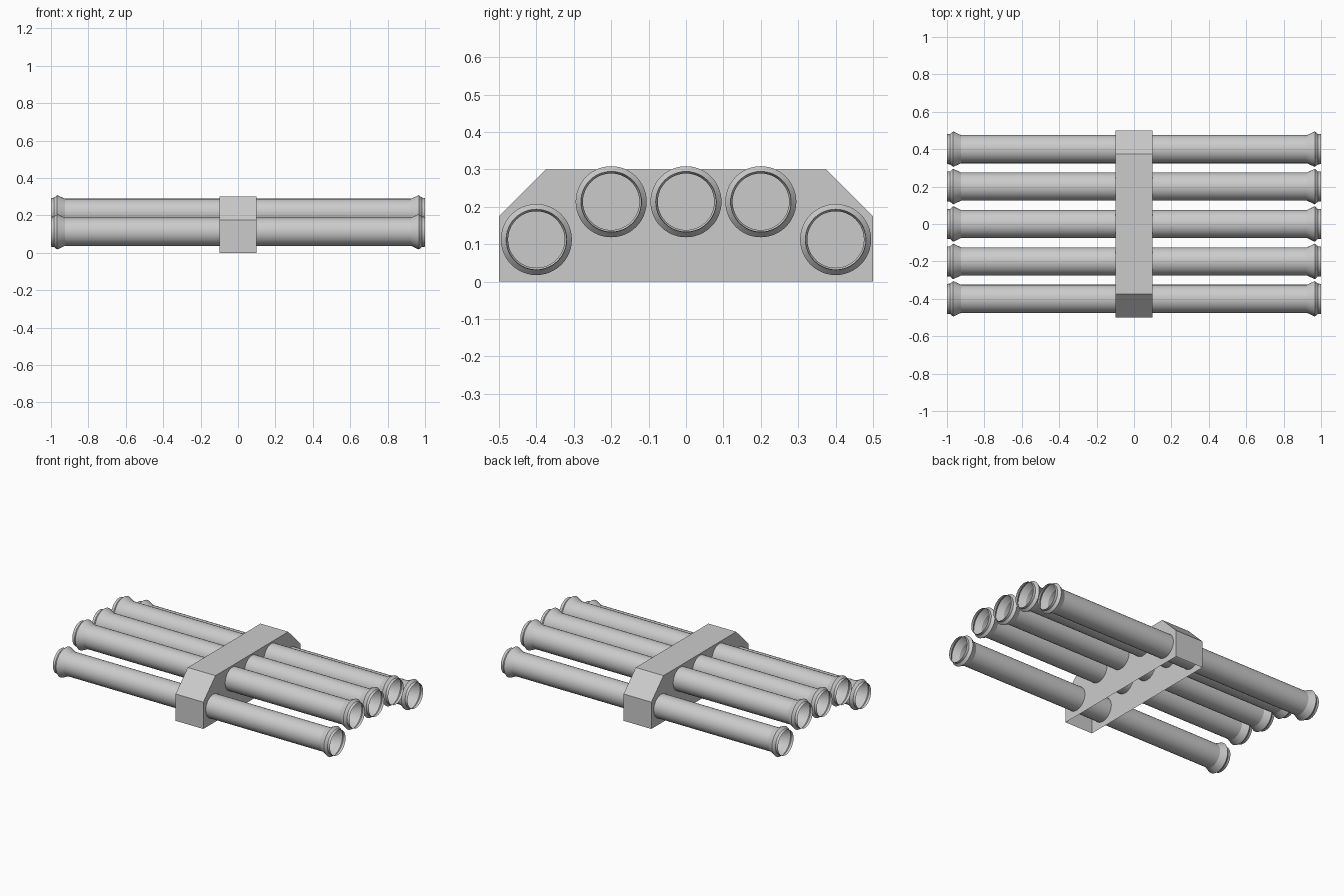
import bpy, bmesh, math

if "Cube" in bpy.data.objects:
    bpy.data.objects.remove(bpy.data.objects["Cube"])

SEGMENTS = 48


def make_object(name, bm):
    mesh = bpy.data.meshes.new(name)
    bm.to_mesh(mesh)
    bm.free()
    obj = bpy.data.objects.new(name, mesh)
    bpy.context.collection.objects.link(obj)
    return obj


# Clamp block: chamfered cross-section swept along x, hollow and open underneath
def clamp_block():
    outline = [(-0.5, 0), (-0.5, 0.175), (-0.375, 0.3),
               (0.375, 0.3), (0.5, 0.175), (0.5, 0)]
    bm = bmesh.new()
    back = [bm.verts.new((-0.1, y, z)) for y, z in outline]
    front = [bm.verts.new((0.1, y, z)) for y, z in outline]
    bm.faces.new(back)
    bm.faces.new(front[::-1])
    for i in range(len(outline) - 1):
        bm.faces.new((back[i], front[i], front[i + 1], back[i + 1]))
    # the bottom is open, so orient the walls away from the middle
    for f in bm.faces:
        f.normal_update()
        c = f.calc_center_median()
        c.z -= 0.1
        if f.normal.dot(c) < 0:
            f.normal_flip()
    return make_object("clamp_block", bm)


# Pipe: thin open tube with a flared collar and short lip at both ends
def pipe(name, y, z):
    end = [(0.925, 0.0755), (0.967, 0.095), (0.983, 0.081), (1.0, 0.08)]
    profile = [(-x, r) for x, r in reversed(end)] + end
    bm = bmesh.new()
    rings = []
    for x, r in profile:
        rings.append([bm.verts.new((x,
                                    y + r * math.cos(2 * math.pi * i / SEGMENTS),
                                    z + r * math.sin(2 * math.pi * i / SEGMENTS)))
                      for i in range(SEGMENTS)])
    for a, b in zip(rings, rings[1:]):
        for i in range(SEGMENTS):
            j = (i + 1) % SEGMENTS
            bm.faces.new((a[i], a[j], b[j], b[i]))
    for f in bm.faces:
        f.normal_update()
        c = f.calc_center_median()
        if f.normal.y * (c.y - y) + f.normal.z * (c.z - z) < 0:
            f.normal_flip()
    obj = make_object(name, bm)
    bpy.ops.object.select_all(action='DESELECT')
    obj.select_set(True)
    bpy.context.view_layer.objects.active = obj
    bpy.ops.object.shade_smooth_by_angle(angle=math.radians(20))
    return obj


clamp_block()
# Three raised pipes in the middle, two lower ones at the sides
for n, y in enumerate((-0.4, -0.2, 0.0, 0.2, 0.4), 1):
    pipe(f"pipe_{n}", y, 0.1125 if abs(y) > 0.3 else 0.2135)
